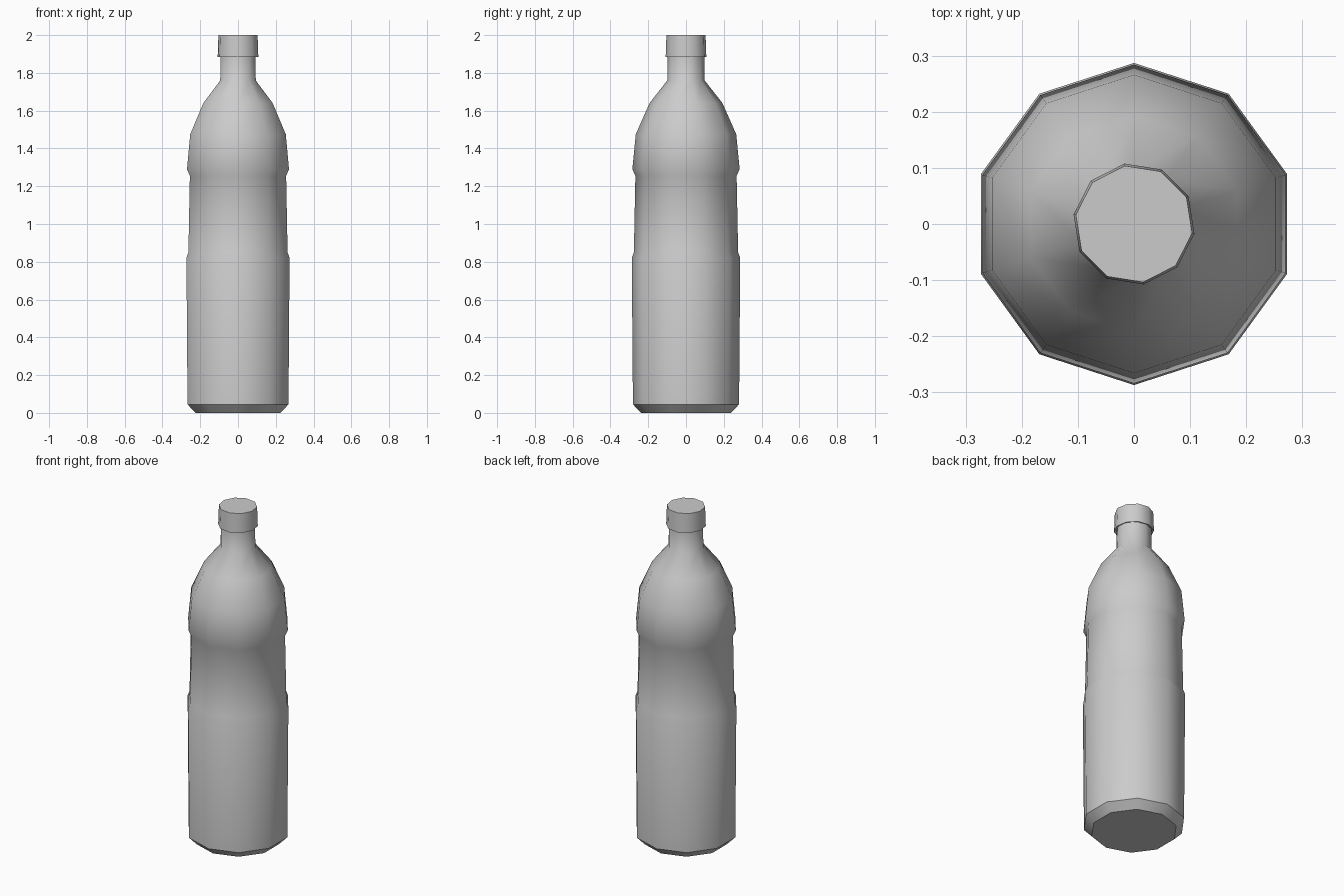
import bpy, bmesh, math

old = bpy.data.objects.get("Cube")
if old:
    bpy.data.objects.remove(old, do_unlink=True)

SIDES = 10

# One plain grey for the whole bottle
grey = bpy.data.materials.new("light_grey")
grey.use_nodes = True
colour = (0.6, 0.6, 0.6, 1)
grey.diffuse_color = colour
grey.node_tree.nodes["Principled BSDF"].inputs["Base Color"].default_value = colour


def lathe(name, profile, first_angle, cap_start=True, cap_end=True):
    """Ten-sided turned part from (radius, height) points, bottom to top."""
    bm = bmesh.new()
    rings = []
    for r, z in profile:
        angles = [math.radians(first_angle + 360 * i / SIDES) for i in range(SIDES)]
        rings.append([bm.verts.new((r * math.cos(a), r * math.sin(a), z)) for a in angles])
    for low, high in zip(rings, rings[1:]):
        for i in range(SIDES):
            j = (i + 1) % SIDES
            bm.faces.new((low[i], low[j], high[j], high[i]))
    if cap_start:
        bm.faces.new(rings[0][::-1])
    if cap_end:
        bm.faces.new(rings[-1])
    mesh = bpy.data.meshes.new(name)
    bm.to_mesh(mesh)
    bm.free()
    mesh.materials.append(grey)
    obj = bpy.data.objects.new(name, mesh)
    bpy.context.collection.objects.link(obj)
    bpy.ops.object.select_all(action="DESELECT")
    obj.select_set(True)
    bpy.context.view_layer.objects.active = obj
    bpy.ops.object.shade_smooth_by_angle(angle=math.radians(42))
    return obj


# Bottle: chamfered base, lower body, recessed grip, shoulder and neck
body_profile = [
    (0.237, 0.0), (0.281, 0.045), (0.287, 0.82), (0.276, 0.85),
    (0.268, 1.255), (0.284, 1.29), (0.266, 1.475), (0.193, 1.64),
    (0.099, 1.76), (0.097, 1.90),
]
lathe("bottle_body", body_profile, 90, cap_end=False)

# Screw cap: hollow lower rim around the neck, slight taper to the top
cap_profile = [(0.096, 1.89), (0.109, 1.885), (0.105, 2.0)]
lathe("screw_cap", cap_profile, 99, cap_start=False)
